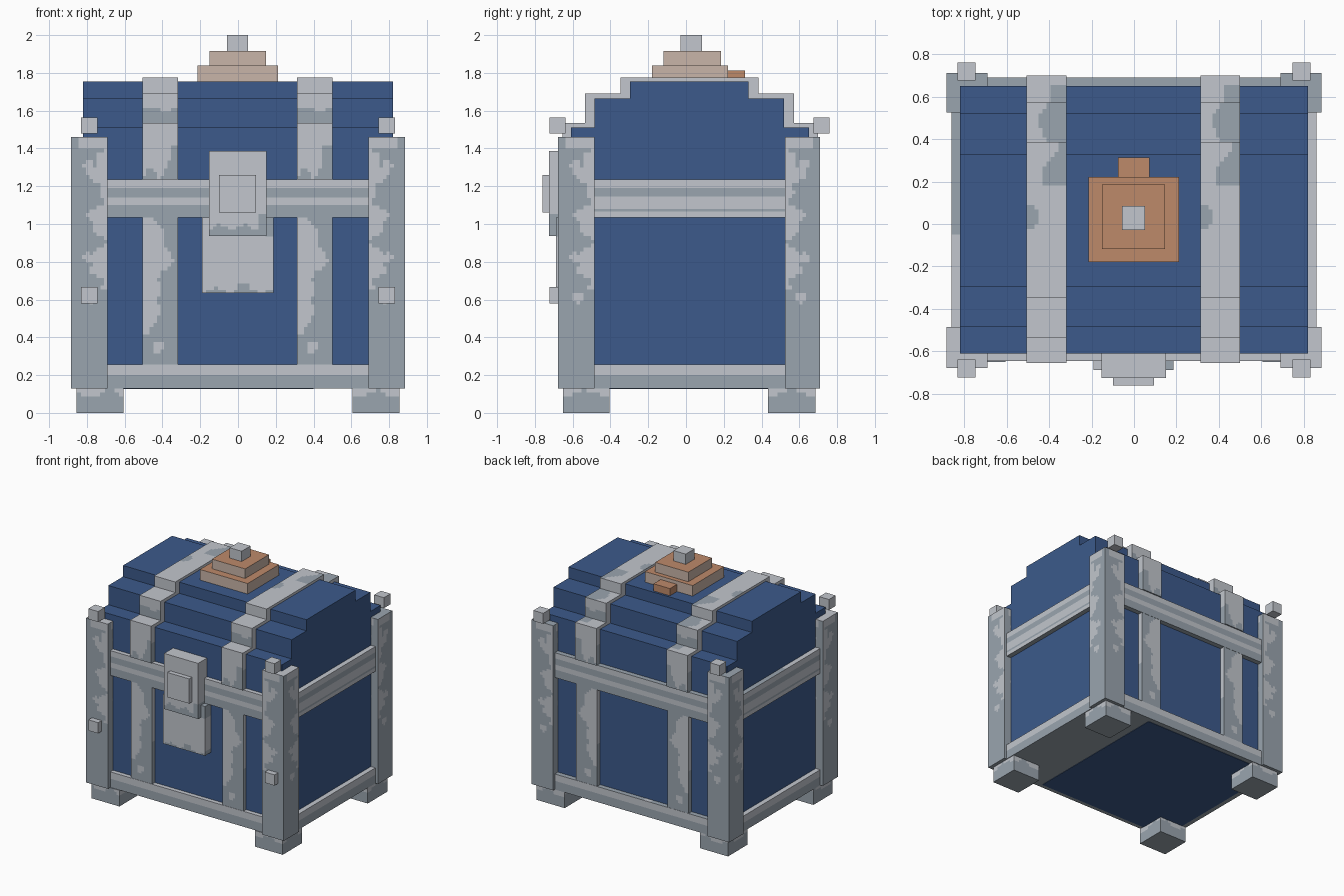
import bpy, bmesh, math
from mathutils import Vector

if "Cube" in bpy.data.objects:
    bpy.data.objects.remove(bpy.data.objects["Cube"], do_unlink=True)


def material(name, rgb):
    lin = [((c / 255 + 0.055) / 1.055) ** 2.4 for c in rgb] + [1.0]
    m = bpy.data.materials.new(name)
    m.use_nodes = True
    m.diffuse_color = lin
    m.node_tree.nodes["Principled BSDF"].inputs["Base Color"].default_value = lin
    return m


BLUE = material("blue wood", (60, 90, 139))
LIGHT = material("light metal", (194, 198, 205))
DARK = material("dark metal", (154, 165, 175))
COPPER = material("copper", (190, 138, 106))
BEIGE = material("beige edge", (201, 181, 168))


def finish(name, bm, mats, rule=None, cuts=None):
    """Cut the mesh along axis planes, then colour faces by a rule(centre, normal)."""
    for axis, values in (cuts or {}).items():
        no = Vector((0, 0, 0))
        no[axis] = 1
        for v in values:
            geom = bm.verts[:] + bm.edges[:] + bm.faces[:]
            bmesh.ops.bisect_plane(bm, geom=geom, plane_co=no * v, plane_no=no, dist=1e-5)
    bmesh.ops.recalc_face_normals(bm, faces=bm.faces)
    bm.normal_update()
    if rule:
        for f in bm.faces:
            f.material_index = int(rule(f.calc_center_median(), f.normal))
    me = bpy.data.meshes.new(name)
    bm.to_mesh(me)
    bm.free()
    for m in mats:
        me.materials.append(m)
    ob = bpy.data.objects.new(name, me)
    bpy.context.collection.objects.link(ob)
    return ob


def box(name, x, y, z, mats, rule=None, cuts=None):
    bm = bmesh.new()
    bmesh.ops.create_cube(bm, size=1)
    for v in bm.verts:
        v.co = [r[0] + (v.co[i] + 0.5) * (r[1] - r[0]) for i, r in enumerate((x, y, z))]
    return finish(name, bm, mats, rule, cuts)


def prism(name, profile, x, mats, rule=None, cuts=None):
    """Extrude a (y, z) profile along x."""
    bm = bmesh.new()
    face = bm.faces.new([bm.verts.new((x[0], p[0], p[1])) for p in profile])
    new = bmesh.ops.extrude_face_region(bm, geom=[face])["geom"]
    moved = [v for v in new if isinstance(v, bmesh.types.BMVert)]
    bmesh.ops.translate(bm, verts=moved, vec=(x[1] - x[0], 0, 0))
    return finish(name, bm, mats, rule, cuts)


def steps(r, n):
    return [r[0] + (r[1] - r[0]) * i / n for i in range(1, n)]


def stepped(z0, levels):
    """Symmetric staircase outline from (y front, y back, top z) levels."""
    left, right, z = [], [], z0
    for a, b, top in levels:
        left += [(a, z), (a, top)]
        right += [(b, z), (b, top)]
        z = top
    return left + right[::-1]


METAL = [LIGHT, DARK]

# Blue body and stepped lid
box("chest_body", (-.82, .82), (-.61, .65), (.135, 1.235), [BLUE])
lid = stepped(1.235, [(-.61, .65, 1.51), (-.485, .52, 1.665), (-.297, .33, 1.755)])
prism("stepped_lid", lid, (-.82, .82), [BLUE])
box("floor_panel", (-.82, .4), (-.61, .65), (.127, .133), [BLUE])


# Base frame and middle band
def base_rule(c, n):
    if n.z > .5:
        return c.y > .65 and abs(c.x + .13) > .03
    return c.z < .2


def band_rule(c, n):
    if n.z > .5:
        return c.y > .65 or (c.x < -.82 and c.y > -.05)
    if abs(n.x) > .5:
        return 1.145 < c.z < 1.19 or 1.065 < c.z < 1.08
    return 1.14 < c.z < 1.19 or c.z < 1.1


edges = {0: [-.82, -.16, -.1, .82], 1: [-.61, -.05, .65]}
box("base_frame", (-.86, .86), (-.645, .69), (.13, .255), METAL, base_rule, {**edges, 2: [.2]})
box("middle_band", (-.86, .86), (-.645, .69), (1.035, 1.235), METAL, band_rule,
    {**edges, 2: [1.065, 1.08, 1.1, 1.14, 1.145, 1.19]})


# Corner posts with worn light inner edges
def post_rule(c, n):
    if n.z > .5:
        return c.y > 0
    if n.z < -.5:
        return True
    if abs(n.x) > .5:
        d = (c.y + .485) * -1 if c.y < 0 else c.y - .525
    else:
        d = abs(c.x) - .69
    for z, u in ((1.31, .1), (.82, .1), (.61, .085)):
        if math.hypot(d - u, c.z - z) < .028:
            return False
    if c.z > 1.4:
        return d > .15
    return c.z < .66 or d > .06 + .035 * math.sin(c.z * 26) + .02 * math.sin(c.z * 61)


def foot_rule(c, n):
    return not (abs(n.z) < .5 and c.z > .1 + .022 * math.sin(c.x * 31 + c.y * 23))


for sx, side in ((-1, "right"), (1, "left")):
    for front in (True, False):
        tag = ("front_" if front else "back_") + side
        px = sorted((sx * .69, sx * .883))
        py = (-.677, -.485) if front else (.525, .71)
        box("post_" + tag, px, py, (.13, 1.46), METAL, post_rule,
            {0: steps(px, 10), 1: steps(py, 10), 2: steps((.13, 1.46), 66)})
        fx = sorted((sx * .605, sx * .855))
        fy = (-.65, -.405) if front else (.435, .685)
        box("foot_" + tag, fx, fy, (0, .13), METAL, foot_rule,
            {0: steps(fx, 10), 1: steps(fy, 10), 2: steps((0, .13), 6)})
        # Small cube studs
        cx = sorted((sx * .745, sx * .832))
        cy = (-.722, -.637) if front else (.675, .76)
        box("top_stud_" + tag, cx, cy, (1.48, 1.565), [LIGHT])
        if front:
            box("face_stud_" + tag, cx, cy, (.58, .667), [LIGHT])

# Straps over the lid and down the front and back
strap = stepped(1.235, [(-.655, .70, 1.535), (-.535, .573, 1.69), (-.348, .385, 1.775)])
for x0, side in ((-.505, "right"), (.312, "left")):
    sx = (x0, x0 + .188)

    def lid_rule(c, n, x0=x0):
        u = (c.x - x0) / .188
        if n.z > .5:
            worn = u > .45 + .15 * math.sin(c.y * 23) and .39 < c.y < .66
            return worn or (u < .25 + .1 * math.sin(c.y * 40) and -.03 < c.y < .08) or \
                (u > .6 + .25 * math.sin(c.y * 21) and .18 < c.y < .39)
        if abs(n.x) > .5:
            return c.z < 1.4
        if c.z > 1.535:
            return c.z < 1.61 + .01 * math.sin(u * 7)
        return c.z < 1.24 + .12 * max(0, u - .1) + .05 * math.sin(u * 9) or \
            (u > .75 and c.z < 1.42)

    def low_rule(c, n, x0=x0):
        u = (c.x - x0) / .188
        if abs(n.x) > .5:
            return c.z < .6
        if math.hypot(c.x - x0 - .08, c.z - .35) < .03:
            return False
        edge = .6 + .18 * math.sin(c.z * 17) + .1 * math.sin(c.z * 41)
        return u > edge if c.z > .55 else (u > .55 - (.55 - c.z) * 3 or c.z < .42)

    prism("lid_strap_" + side, strap, sx, METAL, lid_rule,
          {0: steps(sx, 10), 1: steps((-.655, .70), 60), 2: steps((1.235, 1.775), 27)})
    for part, y in (("front", (-.643, -.6)), ("back", (.64, .688))):
        box(part + "_strap_" + side, sx, y, (.255, 1.035), METAL, low_rule,
            {0: steps(sx, 10), 2: steps((.255, 1.035), 39)})


# Lock: lower plate, upper hasp, button
def plate_rule(c, n):
    if c.z < .72:
        return abs(c.x - .03) < .025 and c.z < .69 or c.z < .65 + .012 * math.sin(c.x * 40)
    return c.x > .15 and c.z > .93


def hasp_rule(c, n):
    return n.z < .5 and (c.z < .985 + .012 * math.sin(c.x * 50) or (c.x > .11 and c.z < 1.06))


box("lock_plate", (-.19, .187), (-.688, -.6), (.635, 1.034), METAL, plate_rule,
    {0: steps((-.19, .187), 18), 2: steps((.635, 1.034), 24)})
box("lock_hasp", (-.153, .15), (-.724, -.6), (.937, 1.386), METAL, hasp_rule,
    {0: steps((-.153, .15), 15), 2: steps((.937, 1.386), 27)})
box("lock_button", (-.1, .095), (-.76, -.7), (1.06, 1.26), [LIGHT])


# Stepped ornament on the lid
def rim_rule(c, n):
    return abs(n.z) < .5


box("ornament_base", (-.215, .212), (-.18, .222), (1.75, 1.84), [COPPER, BEIGE], rim_rule)
box("ornament_tier", (-.15, .147), (-.118, .185), (1.84, 1.917), [COPPER, BEIGE], rim_rule)
box("ornament_knob", (-.057, .052), (-.028, .085), (1.917, 2.0), [LIGHT])
box("ornament_tab", (-.075, .072), (.2, .312), (1.755, 1.813), [COPPER])
